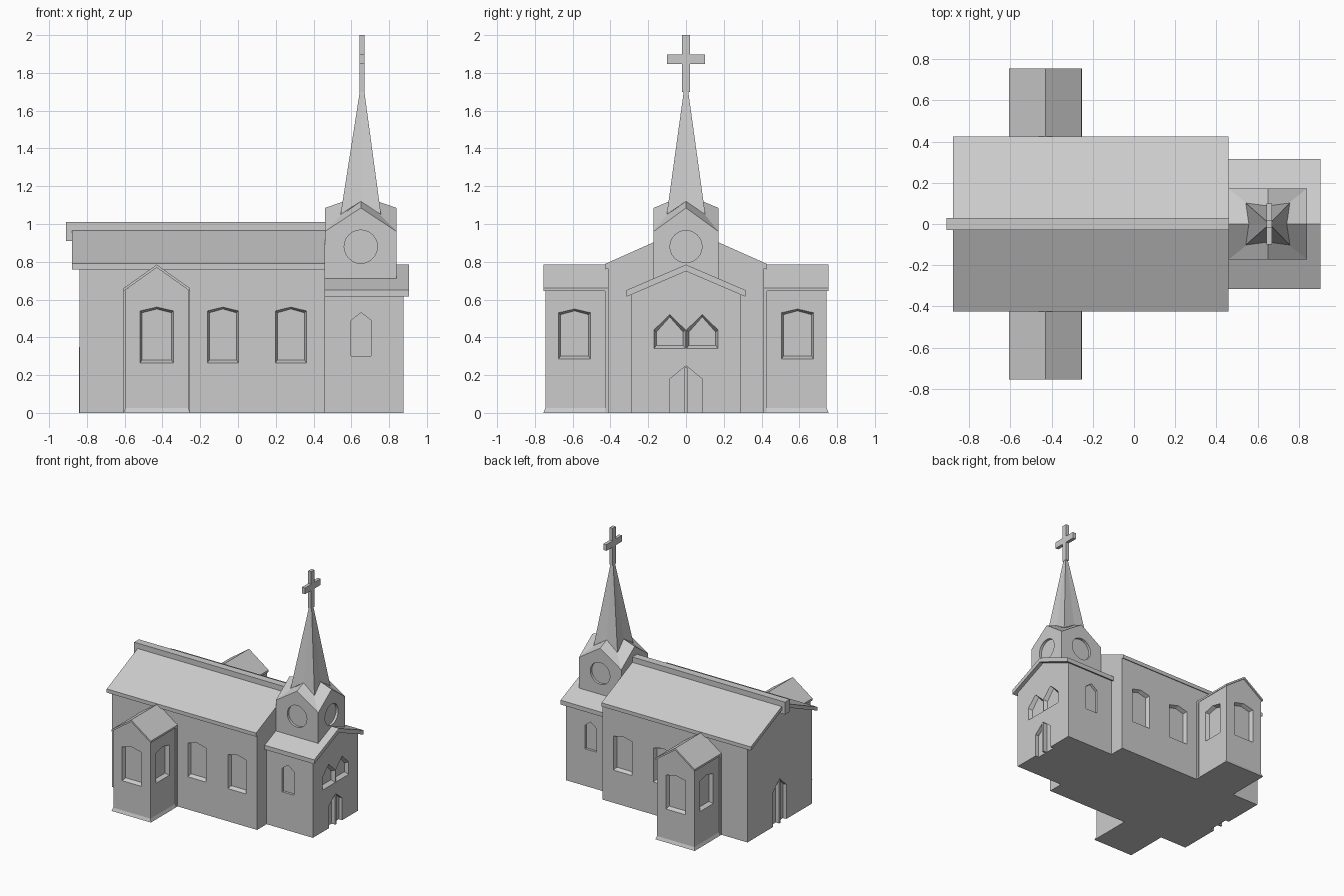
import bpy, bmesh, math

if "Cube" in bpy.data.objects:
    bpy.data.objects.remove(bpy.data.objects["Cube"])


def make(name, rings):
    """Closed solid lofted through rings of equal point count."""
    bm = bmesh.new()
    rv = [[bm.verts.new(p) for p in r] for r in rings]
    n = len(rv[0])
    bm.faces.new(rv[0])
    bm.faces.new(rv[-1])
    for a, b in zip(rv, rv[1:]):
        for i in range(n):
            j = (i + 1) % n
            bm.faces.new((a[i], a[j], b[j], b[i]))
    bmesh.ops.recalc_face_normals(bm, faces=bm.faces[:])
    me = bpy.data.meshes.new(name)
    bm.to_mesh(me)
    bm.free()
    ob = bpy.data.objects.new(name, me)
    bpy.context.collection.objects.link(ob)
    return ob


def place(pts, axis, d):
    return [(d, u, z) if axis == 'x' else (u, d, z) for u, z in pts]


def prism(name, pts, axis, a, b):
    return make(name, [place(pts, axis, a), place(pts, axis, b)])


def box(name, x0, x1, y0, y1, z0, z1):
    return prism(name, [(y0, z0), (y1, z0), (y1, z1), (y0, z1)], 'x', x0, x1)


def house(c, w, z0, ze, za):
    return [(c - w, z0), (c + w, z0), (c + w, ze), (c, za), (c - w, ze)]


def roof(name, c, w, ze, za, t, axis, a, b):
    pts = [(c - w, ze - t), (c, za - t), (c + w, ze - t), (c + w, ze), (c, za), (c - w, ze)]
    return prism(name, pts, axis, a, b)


def cut(ob, cutter):
    mod = ob.modifiers.new("recess", 'BOOLEAN')
    mod.operation = 'DIFFERENCE'
    mod.solver = 'EXACT'
    mod.object = cutter
    bpy.context.view_layer.objects.active = ob
    bpy.ops.object.modifier_apply(modifier=mod.name)
    bpy.data.objects.remove(cutter)


def niche(ob, axis, plane, s, c, w, z0, ze, za, depth=0.03, inset=0.01):
    """Pointed recess with splayed sides; s is the outward direction."""
    outer = house(c, w, z0, ze, za)
    inner = house(c, w - inset, z0 + 1.5 * inset, ze - inset, za - inset)
    cut(ob, make("cutter", [place(outer, axis, plane + s * 0.02), place(outer, axis, plane),
                            place(inner, axis, plane - s * depth)]))


def disc(ob, axis, plane, s, c, z, r, depth=0.02):
    n = 24
    pts = [(c + r * math.cos(2 * math.pi * i / n), z + r * math.sin(2 * math.pi * i / n)) for i in range(n)]
    cut(ob, prism("cutter", pts, axis, plane + s * 0.02, plane - s * depth))


# Nave: walls, roof, ridge beam
nave = prism("nave_walls", house(0, 0.412, 0, 0.768, 0.953), 'x', -0.84, 0.46)
for s in (-1, 1):
    for x in (-0.08, 0.28):
        niche(nave, 'y', s * 0.412, s, x, 0.082, 0.265, 0.54, 0.56)
niche(nave, 'x', -0.84, -1, 0, 0.085, -0.02, 0.28, 0.36, 0.03, 0.0)
box("west_door_divider", -0.842, -0.80, -0.008, 0.008, 0, 0.35)
roof("nave_roof", 0, 0.425, 0.79, 0.98, 0.03, 'x', -0.88, 0.46)
box("ridge_beam", -0.91, 0.46, -0.03, 0.03, 0.91, 1.01)

# Transepts on both sides
TX = -0.43
for s, side in ((-1, "front"), (1, "back")):
    t = prism("transept_" + side, house(TX, 0.167, 0, 0.65, 0.772), 'y', s * 0.39, s * 0.745)
    niche(t, 'y', s * 0.745, s, TX, 0.088, 0.265, 0.54, 0.56)
    for d in (-1, 1):
        niche(t, 'x', TX + d * 0.167, d, s * 0.59, 0.085, 0.285, 0.53, 0.55)
    roof("transept_roof_" + side, TX, 0.176, 0.66, 0.785, 0.016, 'y', s * 0.40, s * 0.755)
    prism("transept_pilaster_" + side, house(TX, 0.175, 0, 0.645, 0.77), 'y', s * 0.40, s * 0.43)
    base = []
    for w, e, z in ((0.177, 0.755, 0), (0.167, 0.745, 0.025)):
        base.append([(TX - w, s * 0.40, z), (TX + w, s * 0.40, z), (TX + w, s * e, z), (TX - w, s * e, z)])
    make("transept_skirt_" + side, base)

# Entrance porch under the tower
porch = prism("porch_walls", house(0, 0.29, 0, 0.636, 0.755), 'x', 0.45, 0.875)
for s in (-1, 1):
    niche(porch, 'y', s * 0.29, s, 0.652, 0.053, 0.30, 0.49, 0.53, 0.02, 0.0)
    niche(porch, 'x', 0.875, 1, s * 0.086, 0.083, 0.34, 0.44, 0.52, 0.03, 0.012)
niche(porch, 'x', 0.875, 1, 0, 0.085, -0.02, 0.18, 0.25, 0.03, 0.0)
box("front_door_divider", 0.84, 0.877, -0.008, 0.008, 0, 0.24)
roof("porch_roof", 0, 0.315, 0.65, 0.785, 0.035, 'x', 0.455, 0.905)

# Belfry with four gables
CX = 0.65


def ring(hx, hy, zc, zm, m=1.0, cx=CX):
    """Eight points around a rectangle: corners at zc, side middles at zm."""
    out = []
    for u, v in ((1, 1), (0, 1), (-1, 1), (-1, 0), (-1, -1), (0, -1), (1, -1), (1, 0)):
        corner = u and v
        k = 1.0 if corner else m
        out.append((cx + u * hx * k, v * hy * k, zc if corner else zm))
    return out


belfry = make("belfry", [ring(0.19, 0.172, 0.60, 0.60), ring(0.19, 0.172, 0.96, 1.085),
                         ring(0.10, 0.10, 1.05, 1.12, 0.88), ring(0.05, 0.05, 1.12, 1.12)])
for s in (-1, 1):
    disc(belfry, 'y', s * 0.172, s, CX, 0.88, 0.088)
    disc(belfry, 'x', CX + s * 0.19, s, 0, 0.88, 0.085)

# Spire and cross
make("spire", [ring(0.107, 0.102, 1.05, 1.12, 0.86), ring(0.01, 0.01, 1.715, 1.715, 1.0, 0.657)])
box("cross_post", 0.644, 0.671, -0.02, 0.02, 1.70, 2.0)
box("cross_arm", 0.644, 0.671, -0.1, 0.1, 1.848, 1.898)
